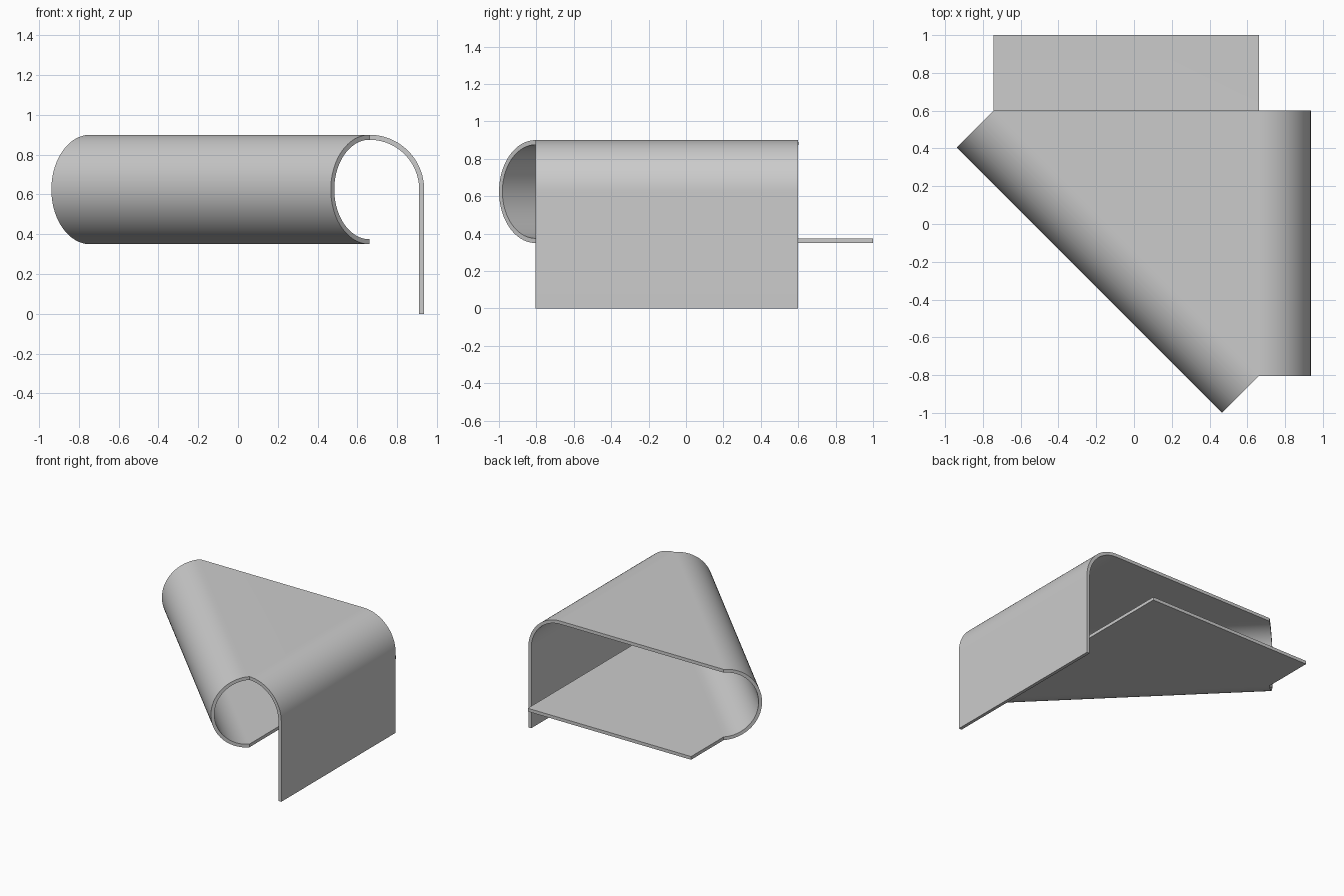
import bpy, bmesh, math
from mathutils import Vector

cube = bpy.data.objects.get("Cube")
if cube:
    bpy.data.objects.remove(cube, do_unlink=True)

# Sheet dimensions
LEFT, RIGHT = -0.744, 0.661
FRONT, BACK = -0.805, 0.60
TAIL = 1.0
TOP, RADIUS, THICK = 0.90, 0.275, 0.025
MID = TOP - RADIUS
BOTTOM = TOP - 2 * RADIUS

metal = bpy.data.materials.new("sheet grey")
metal.use_nodes = True
GREY = (0.6, 0.6, 0.6, 1)
metal.diffuse_color = GREY
metal.node_tree.nodes["Principled BSDF"].inputs["Base Color"].default_value = GREY

bm = bmesh.new()


def face(points):
    bm.faces.new([bm.verts.new(p) for p in points])


def bend(start, end, outward, sweep, steps):
    """Roll the sheet down around the axis from start to end."""
    def ring(i):
        a = sweep * i / steps
        off = Vector(outward) * RADIUS * math.sin(a)
        z = Vector((0, 0, MID + RADIUS * math.cos(a)))
        return Vector(start) + off + z, Vector(end) + off + z
    for i in range(steps):
        a, b = ring(i)
        c, d = ring(i + 1)
        face((a, b, d, c))


# Top panel: triangle between the two bends
face([(LEFT, BACK, TOP), (RIGHT, FRONT, TOP), (RIGHT, BACK, TOP)])

# Side bend and hanging flap
bend((RIGHT, FRONT, 0), (RIGHT, BACK, 0), (1, 0, 0), math.pi / 2, 24)
edge = RIGHT + RADIUS
face([(edge, FRONT, MID), (edge, FRONT, 0), (edge, BACK, 0), (edge, BACK, MID)])

# Diagonal fold that turns the strip underneath
s = math.sqrt(0.5)
bend((LEFT, BACK, 0), (RIGHT, FRONT, 0), (-s, -s, 0), math.pi, 48)

# Lower panel running out at the back
face([(LEFT, BACK, BOTTOM), (RIGHT, FRONT, BOTTOM),
      (RIGHT, TAIL, BOTTOM), (LEFT, TAIL, BOTTOM)])

# Join the pieces and face everything outward
bmesh.ops.remove_doubles(bm, verts=bm.verts[:], dist=0.0005)
bmesh.ops.recalc_face_normals(bm, faces=bm.faces[:])
bm.normal_update()
bm.faces.ensure_lookup_table()
if bm.faces[0].normal.z < 0:
    bmesh.ops.reverse_faces(bm, faces=bm.faces[:])

mesh = bpy.data.meshes.new("folded_sheet")
bm.to_mesh(mesh)
bm.free()
mesh.materials.append(metal)
sheet = bpy.data.objects.new("folded_sheet", mesh)
bpy.context.collection.objects.link(sheet)

# Give the sheet its thickness, inward
bpy.ops.object.select_all(action="DESELECT")
sheet.select_set(True)
bpy.context.view_layer.objects.active = sheet
solid = sheet.modifiers.new("thickness", "SOLIDIFY")
solid.thickness = THICK
solid.offset = -1
solid.use_even_offset = True
bpy.ops.object.modifier_apply(modifier=solid.name)
bpy.ops.object.shade_smooth_by_angle(angle=math.radians(30))
